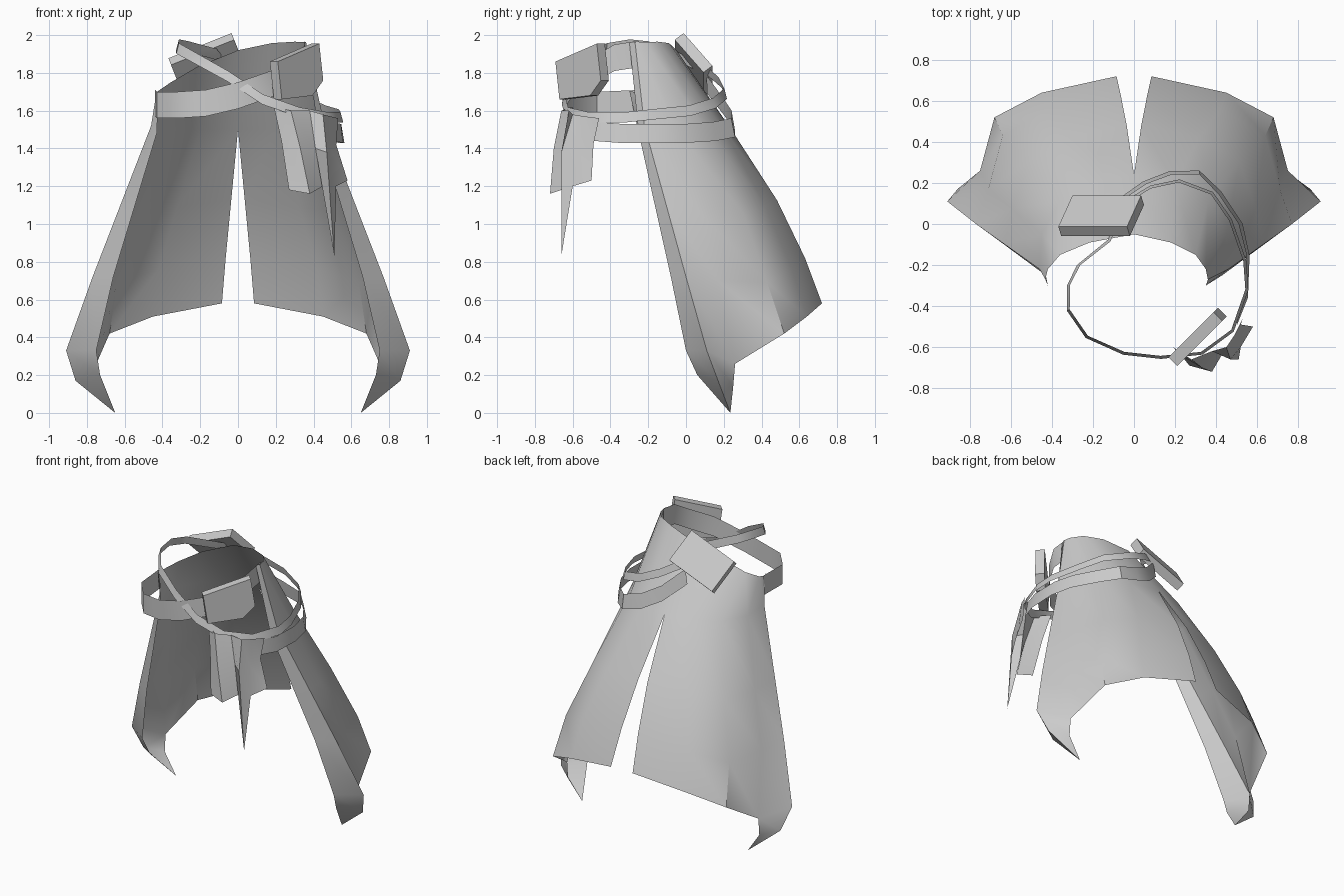
import bpy, bmesh, math
from mathutils import Vector

cube = bpy.data.objects.get("Cube")
if cube:
    bpy.data.objects.remove(cube, do_unlink=True)

# Single plain grey for every part
grey = bpy.data.materials.new("plain_grey")
grey.use_nodes = True
colour = (0.6, 0.6, 0.6, 1)
grey.diffuse_color = colour
grey.node_tree.nodes["Principled BSDF"].inputs["Base Color"].default_value = colour


def add_grid(bm, rows, flip=False):
    """Skin rows of points that run front to back, listed from top to bottom."""
    verts = [[bm.verts.new(p) for p in row] for row in rows]
    for upper, lower in zip(verts, verts[1:]):
        for i in range(len(upper) - 1):
            quad = [upper[i], lower[i], lower[i + 1], upper[i + 1]]
            bm.faces.new(quad[::-1] if flip else quad)


def finish(bm, name, angle=35):
    """Weld the mesh, turn it into an object and shade it."""
    bmesh.ops.remove_doubles(bm, verts=bm.verts, dist=0.001)
    mesh = bpy.data.meshes.new(name)
    bm.to_mesh(mesh)
    bm.free()
    mesh.materials.append(grey)
    obj = bpy.data.objects.new(name, mesh)
    bpy.context.collection.objects.link(obj)
    bpy.ops.object.select_all(action='DESELECT')
    obj.select_set(True)
    bpy.context.view_layer.objects.active = obj
    bpy.ops.object.shade_smooth_by_angle(angle=math.radians(angle))
    return obj


def ribbon(name, path, width, closed=False, flare=0.0):
    """Upright strap along a centre line; flare pushes the lower edge outwards."""
    points = [Vector(p) for p in path]
    if closed:
        points.append(points[0].copy())
    middle = sum(points, Vector()) / len(points)
    top, bottom = [], []
    for p in points:
        out = Vector((p.x - middle.x, p.y - middle.y, 0)).normalized()
        offset = Vector((0, 0, width / 2)) - out * flare / 2
        top.append(p + offset)
        bottom.append(p - offset)
    bm = bmesh.new()
    add_grid(bm, [top, bottom])
    return finish(bm, name)


def plate(name, centre, across, up, outline, thickness):
    """Solid plate: a flat outline extruded evenly either side of its centre."""
    centre = Vector(centre)
    u = Vector(across).normalized()
    n = u.cross(Vector(up)).normalized()
    v = n.cross(u)
    bm = bmesh.new()
    face = bm.faces.new([bm.verts.new(centre + u * a + v * b - n * thickness / 2)
                         for a, b in outline])
    moved = bmesh.ops.extrude_face_region(bm, geom=[face])["geom"]
    bmesh.ops.translate(bm, vec=n * thickness,
                        verts=[g for g in moved if isinstance(g, bmesh.types.BMVert)])
    bmesh.ops.recalc_face_normals(bm, faces=bm.faces)
    return finish(bm, name, 20)


# Split skirt: columns run from the front edge round to the back slit
brim = [(.35, -.3), (.36, -.27), (.35, -.22), (.3, -.15), (.18, -.09), (0, -.05)]
waist = [(.43, -.25, 1.48), (.46, -.22, 1.52), (.45, -.05, 1.5),
         (.36, .11, 1.5), (.2, .2, 1.5), (0, .24, 1.5)]
crease = [(.66, -.08, .72), (.77, 0, .72), (.71, .17, .7),
          (.64, .43, .69), (.42, .56, .76), (.065, .63, .82)]
hem = [(.75, 0, .33), (.91, .11, .33), (.75, .26, .26),
       (.68, .52, .42), (.45, .64, .51), (.085, .72, .58)]
flap = [(.73, .06, .2), (.86, .17, .17), (.75, .25, .14)]
tip = [(.65, .235, 0)] * 3

bm = bmesh.new()
for side in (1, -1):
    def place(row):
        return [Vector((side * x, y, z)) for x, y, z in row]

    # The brim is tilted and sits wider on the low side
    reach = 1 if side > 0 else 1.2
    top = []
    for x, y in brim:
        x *= side * reach
        top.append(Vector((x, y, 1.92 + .3 * x - .5 * x * x)))
    low_waist, low_crease = place(waist), place(crease)
    # Slight outward bulge between waist and crease
    thigh = []
    for a, b in zip(low_waist, low_crease):
        p = a.lerp(b, .55)
        thigh.append(p + Vector((0, max(p.y, 0) * .06, 0)))
    add_grid(bm, [top, low_waist, thigh, low_crease, place(hem)], side < 0)
    # Pointed flap curling in below the front corner
    add_grid(bm, [place(hem[:3]), place(flap), place(tip)], side < 0)
bmesh.ops.dissolve_degenerate(bm, edges=bm.edges, dist=0.001)
finish(bm, "split_skirt", 40)

# Wide belt across the open front
ribbon("front_belt", [(-.44, -.24, 1.64), (-.43, -.47, 1.63), (-.32, -.6, 1.63),
                      (-.17, -.64, 1.64), (0, -.645, 1.68), (.2, -.6, 1.75),
                      (.31, -.48, 1.82), (.355, -.38, 1.88), (.35, -.25, 1.9)], .14)

# Narrow strap slung right round the hips
ribbon("slung_strap", [(-.12, -.08, 1.9), (-.27, -.2, 1.94), (-.32, -.3, 1.95),
                       (-.32, -.42, 1.93), (-.23, -.55, 1.88), (-.05, -.63, 1.78),
                       (.13, -.65, 1.66), (.33, -.63, 1.59), (.48, -.52, 1.565),
                       (.55, -.32, 1.565), (.54, -.18, 1.58), (.47, .02, 1.6),
                       (.38, .15, 1.64), (.22, .21, 1.69), (.08, .18, 1.75),
                       (-.05, .1, 1.82)], .055, closed=True, flare=.015)

# Wide band over the back of the hip
ribbon("hip_band", [(.5, -.48, 1.49), (.55, -.35, 1.48), (.555, -.15, 1.48),
                    (.52, 0, 1.48), (.42, .15, 1.49), (.32, .25, 1.51),
                    (.18, .25, 1.55), (.05, .2, 1.62), (-.08, .11, 1.74)],
       .1, flare=.02)

# Pouch plate at the back and buckle plate at the front
plate("back_plate", (-.16, .04, 1.84), (.93, 0, .37), (-.07, -.15, .17),
      [(-.18, -.12), (.18, -.12), (.18, .12), (-.18, .12)], .06)
plate("front_buckle", (.31, -.55, 1.81), (.7, .7, 0), (0, 0, 1),
      [(-.17, .05), (.14, .145), (.17, -.05), (.09, -.13), (-.14, -.15)], .06)

# Pleated sash end hanging below the buckle, with one long pointed fold
bm = bmesh.new()
add_grid(bm, [
    [(.19, -.6, 1.62), (.28, -.66, 1.6), (.38, -.62, 1.6),
     (.45, -.6, 1.58), (.49, -.54, 1.57), (.53, -.46, 1.56)],
    [(.23, -.64, 1.44), (.33, -.7, 1.4), (.41, -.62, 1.4),
     (.47, -.66, 1.38), (.49, -.57, 1.4), (.52, -.49, 1.42)],
    [(.27, -.69, 1.18), (.38, -.72, 1.16), (.45, -.6, 1.2),
     (.51, -.66, .83), (.52, -.6, 1.2), (.58, -.5, 1.23)]])
finish(bm, "hanging_sash")
